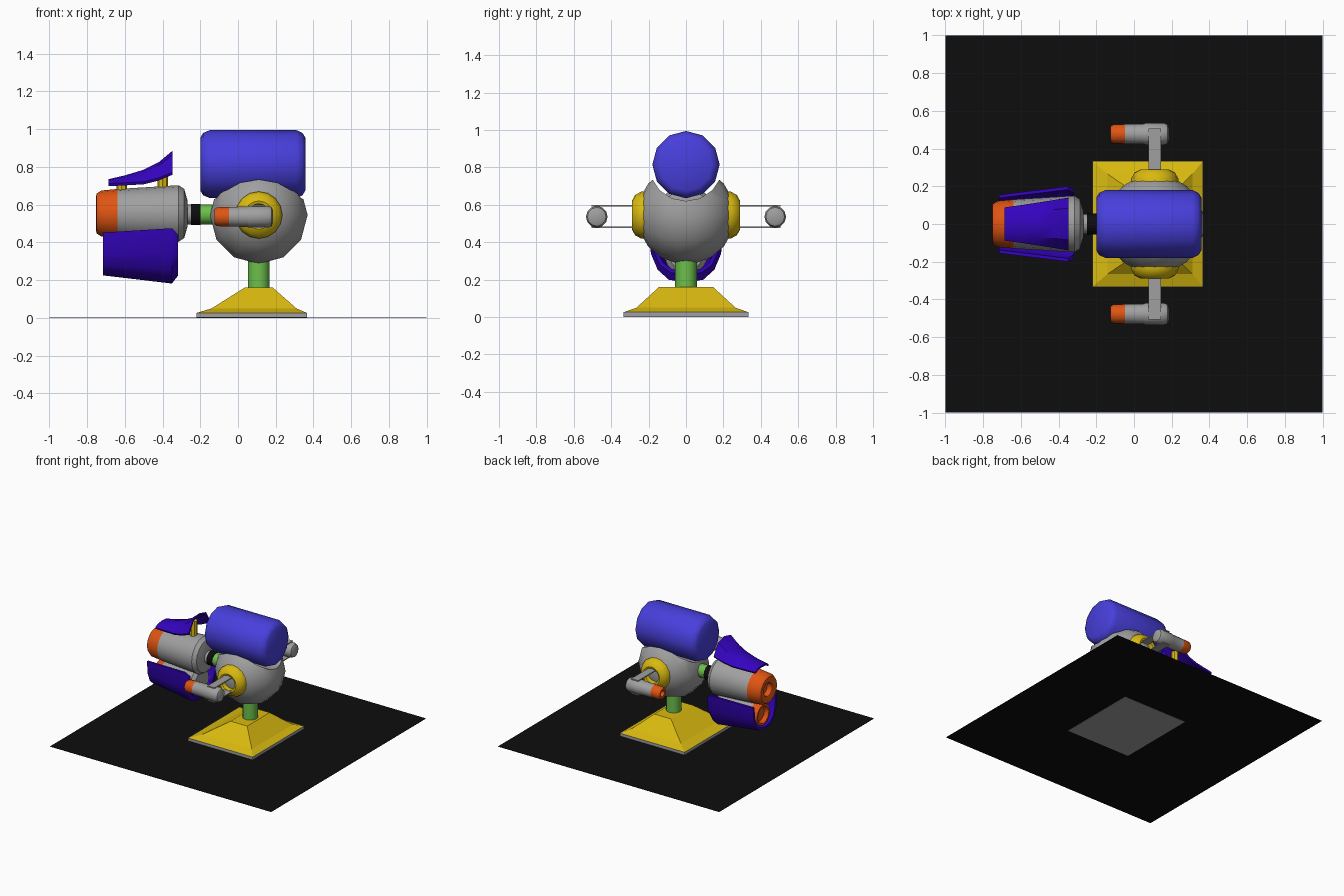
import bpy, bmesh, math
from mathutils import Vector

if "Cube" in bpy.data.objects:
    bpy.data.objects.remove(bpy.data.objects["Cube"])

def mat(name, r, g, b):
    m = bpy.data.materials.new(name)
    m.diffuse_color = (r, g, b, 1)
    m.use_nodes = True
    m.node_tree.nodes["Principled BSDF"].inputs["Base Color"].default_value = m.diffuse_color
    return m

GREY = mat("grey metal", .35, .35, .35)
YELLOW = mat("yellow", .70, .49, .005)
GREEN = mat("green", .15, .52, .07)
BLUE = mat("tank blue", .065, .05, .72)
PURPLE = mat("deep violet", .035, .001, .52)
ORANGE = mat("orange", .74, .09, .006)
BLACK = mat("black", .004, .004, .004)

def finish(name, bm, mats, smooth=None):
    bmesh.ops.recalc_face_normals(bm, faces=bm.faces)
    me = bpy.data.meshes.new(name)
    bm.to_mesh(me)
    bm.free()
    for m in mats:
        me.materials.append(m)
    ob = bpy.data.objects.new(name, me)
    bpy.context.collection.objects.link(ob)
    if smooth:
        bpy.ops.object.select_all(action='DESELECT')
        ob.select_set(True)
        bpy.context.view_layer.objects.active = ob
        bpy.ops.object.shade_smooth_by_angle(angle=math.radians(smooth))
    return ob

def loft(name, sections, mats, seg_mats=None, smooth=None):
    """Skin closed rings of points; seg_mats gives a material index per span."""
    bm = bmesh.new()
    rings = [[bm.verts.new(p) for p in s] for s in sections]
    seg_mats = seg_mats or [0] * (len(rings) - 1)
    n = len(rings[0])
    for a, b, k in zip(rings, rings[1:], seg_mats):
        for i in range(n):
            j = (i + 1) % n
            bm.faces.new((a[i], a[j], b[j], b[i])).material_index = k
    bm.faces.new(rings[0]).material_index = seg_mats[0]
    bm.faces.new(rings[-1]).material_index = seg_mats[-1]
    return finish(name, bm, mats, smooth)

def lathe(name, axis, centre, profile, mats, seg_mats=None, sides=12, smooth=35):
    """Revolve (position, radius) pairs about a line along axis x, y or z."""
    k = "xyz".index(axis)
    sections = []
    for pos, r in profile:
        ring = []
        for i in range(sides):
            a = 2 * math.pi * i / sides
            p = Vector(centre)
            p[k] = pos
            p[(k + 1) % 3] += r * math.cos(a)
            p[(k + 2) % 3] += r * math.sin(a)
            ring.append(p)
        sections.append(ring)
    return loft(name, sections, mats, seg_mats, smooth)

def rect(cx, hx, hy, z, cy=0):
    return [(cx - hx, cy - hy, z), (cx + hx, cy - hy, z),
            (cx + hx, cy + hy, z), (cx - hx, cy + hy, z)]

CX, CZ = .11, .545   # body centre

# floor panel and stepped pedestal
loft("floor_panel", [rect(0, 1, 1, .002), rect(0, 1, 1, .004)], [BLACK])
BX = .073
loft("base_slab", [rect(BX, .293, .333, 0), rect(BX, .293, .333, .027)], [GREY])
loft("base_pyramid", [rect(BX, .29, .33, .027), rect(.085, .225, .265, .05),
                      rect(CX, .075, .145, .16)], [YELLOW])
lathe("post", "z", (CX, 0, 0), [(.15, .058), (.32, .058)], [GREEN])

# ball body with a trough cut for the tank
bm = bmesh.new()
bmesh.ops.create_uvsphere(bm, u_segments=12, v_segments=9, radius=.263)
for v in bm.verts:
    x, y, z = v.co
    v.co = (x + CX, z, y + CZ)
body = finish("ball_body", bm, [GREY])
cutter = lathe("trough_cutter", "x", (0, 0, .82), [(-.4, .2), (.6, .2)], [GREY], sides=16, smooth=None)
mod = body.modifiers.new("trough", 'BOOLEAN')
mod.operation, mod.object, mod.solver = 'DIFFERENCE', cutter, 'EXACT'
bpy.ops.object.select_all(action='DESELECT')
body.select_set(True)
bpy.context.view_layer.objects.active = body
bpy.ops.object.modifier_apply(modifier="trough")
bpy.data.objects.remove(cutter)
bpy.ops.object.shade_smooth_by_angle(angle=math.radians(35))

# tank
lathe("tank", "x", (0, 0, .815),
      [(-.2, .14), (-.185, .165), (-.15, .18), (.31, .18), (.342, .165), (.357, .14)],
      [BLUE], sides=12, smooth=40)

# side caps, twin-strip arms and side pods
for s, side in ((-1, "front"), (1, "back")):
    lathe(side + "_cap", "y", (CX, 0, CZ),
          [(s * .19, .125), (s * .24, .125), (s * .272, .108), (s * .29, .075),
           (s * .285, .06), (s * .25, .055)], [YELLOW], sides=16)
    for z in (.595, .48):
        loft(side + "_arm_strip", [rect(CX, .032, .125, z - .004, s * .38),
                                   rect(CX, .032, .125, z + .004, s * .38)], [GREY])
    lathe(side + "_pod", "x", (0, s * .477, .536),
          [(-.09, .02), (-.122, .025), (-.125, .04), (-.11, .05), (-.048, .052),
           (.05, .054), (.06, .058), (.16, .058), (.178, .05), (.185, .035)],
          [ORANGE, GREY], [0, 0, 0, 0, 1, 1, 1, 1, 1])

# neck between ball and barrel
lathe("neck_collar", "x", (0, 0, .548), [(-.2, .052), (-.1, .052)], [GREEN])
lathe("neck_ring", "x", (0, 0, .548), [(-.248, .056), (-.198, .056)], [BLACK])
lathe("neck_stub", "x", (0, 0, .548), [(-.29, .052), (-.246, .052)], [GREY])

# main barrel with hollow orange muzzle
lathe("main_barrel", "x", (0, 0, .553),
      [(-.70, .05), (-.74, .055), (-.752, .09), (-.75, .105), (-.725, .122), (-.64, .13),
       (-.315, .15), (-.285, .13), (-.268, .07)],
      [ORANGE, GREY], [0, 0, 0, 0, 0, 1, 1, 1], sides=16)

# lower barrel inside the violet shell
lathe("lower_barrel", "x", (0, 0, .335),
      [(-.67, .055), (-.70, .07), (-.70, .085), (-.64, .095), (-.35, .115), (-.325, .09)],
      [ORANGE, GREY], [0, 0, 0, 1, 1])

def trough(x, w, top, bottom, t=.018, n=8):
    """U-shaped ring: outer edge one way, inner edge back."""
    pts = []
    for w2, b2, order in ((w, bottom, range(n + 1)), (w - t, bottom + t, range(n, -1, -1))):
        for i in order:
            c = math.cos(math.pi * i / n)
            d = math.sin(math.pi * i / n)
            y = math.copysign(abs(c) ** .8, c) * w2
            pts.append((x, y, top - (top - b2) * abs(d) ** .8))
    return pts

loft("lower_shell", [trough(-.715, .155, .452, .225), trough(-.35, .2, .475, .182),
                     trough(-.317, .18, .44, .225)], [PURPLE], smooth=35)

# swept top shield, arched across its width
def arch(x, w, edge, top, t=.014):
    half = [(-w, edge), (-w * .6, edge + (top - edge) * .8), (0, top),
            (w * .6, edge + (top - edge) * .8), (w, edge)]
    return [(x, y, z) for y, z in half] + [(x, y * .93, z - t) for y, z in reversed(half)]

loft("top_shield", [arch(-.687, .088, .712, .735), arch(-.6, .1, .716, .755),
                    arch(-.5, .115, .722, .785), arch(-.42, .128, .742, .825),
                    arch(-.348, .14, .772, .885)], [PURPLE], smooth=35)

# shield posts
for i, (x, top) in enumerate(((-.617, .74), (-.4, .815))):
    lathe("shield_post_%d" % (i + 1), "z", (x, 0, 0), [(.64, .028), (top, .028)], [YELLOW], sides=8)
